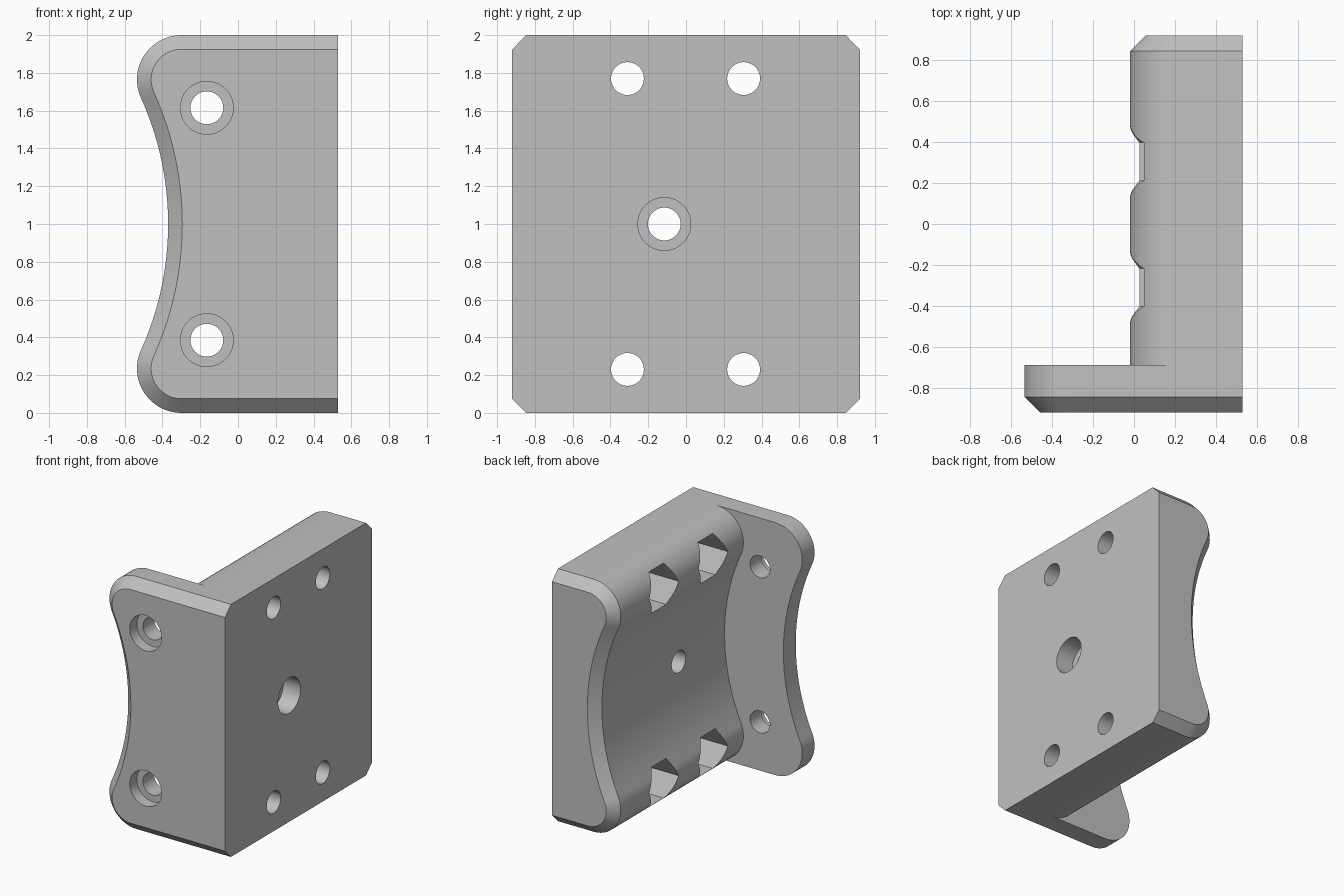
import bpy, bmesh, math
from mathutils import Matrix, Vector

if "Cube" in bpy.data.objects:
    bpy.data.objects.remove(bpy.data.objects["Cube"])

grey = bpy.data.materials.new("plain grey")
grey.use_nodes = True
grey.diffuse_color = (0.53, 0.53, 0.53, 1)
grey.node_tree.nodes["Principled BSDF"].inputs["Base Color"].default_value = grey.diffuse_color

BACK_X, HEIGHT, CORNER = 0.53, 2.0, 0.235
CHAMFER, DEPTH, PLATE_Y = 0.075, 0.92, -0.69
WAIST = 0.165  # depth of the concave side


def outline(tip_x, inset):
    """Rounded corners joined by a tangent hollow arc, as (x, z) pairs."""
    cx, half = tip_x + CORNER, HEIGHT / 2 - CORNER
    gap = CORNER - WAIST
    big = (gap**2 + half**2 - CORNER**2) / (2 * (CORNER - gap))
    hollow_x = tip_x + WAIST - big
    swing = math.atan2(half, cx - hollow_x)
    r, R = CORNER - inset, big + inset
    upper = [(BACK_X, half + r)]
    steps = 16
    for i in range(steps + 1):
        a = math.pi / 2 + (math.pi / 2 + swing) * i / steps
        upper.append((cx + r * math.cos(a), half + r * math.sin(a)))
    for i in range(1, steps):
        a = swing * (1 - i / steps)
        upper.append((hollow_x + R * math.cos(a), R * math.sin(a)))
    lower = [(x, -z) for x, z in reversed(upper)]
    middle = [(hollow_x + R, 0)]
    return [(x, z + HEIGHT / 2) for x, z in upper + middle + lower]


def finish(bm, name, hidden=False):
    bmesh.ops.recalc_face_normals(bm, faces=bm.faces)
    mesh = bpy.data.meshes.new(name)
    bm.to_mesh(mesh)
    bm.free()
    mesh.materials.append(grey)
    ob = bpy.data.objects.new(name, mesh)
    bpy.context.collection.objects.link(ob)
    ob.hide_render = hidden
    return ob


def loft(name, tip_x, sections):
    """Stack outlines along y; each section is (y, inset)."""
    bm = bmesh.new()
    rings = [[bm.verts.new((x, y, z)) for x, z in outline(tip_x, inset)]
             for y, inset in sections]
    for a, b in zip(rings, rings[1:]):
        for i in range(len(a)):
            j = (i + 1) % len(a)
            bm.faces.new((a[i], a[j], b[j], b[i]))
    bm.faces.new(rings[0])
    bm.faces.new(rings[-1])
    return finish(bm, name)


def drill(target, start, end, radius, sides=40):
    """Cut a round or hexagonal hole between two points."""
    start, end = Vector(start), Vector(end)
    axis = end - start
    bm = bmesh.new()
    bmesh.ops.create_cone(bm, cap_ends=True, segments=sides, radius1=radius,
                          radius2=radius, depth=axis.length)
    # the first corner of the ring points along y for sideways holes
    if abs(axis.x) > abs(axis.y):
        turn = Matrix.Rotation(math.pi / 2, 4, 'Y')
    else:
        turn = Matrix.Rotation(math.pi / 2, 4, 'X')
    bmesh.ops.transform(bm, matrix=Matrix.Translation((start + end) / 2) @ turn,
                        verts=bm.verts)
    cutter = finish(bm, "hole_cutter", True)
    mod = target.modifiers.new("hole", 'BOOLEAN')
    mod.operation, mod.solver, mod.object = 'DIFFERENCE', 'EXACT', cutter
    bpy.context.view_layer.objects.active = target
    bpy.ops.object.modifier_apply(modifier=mod.name)
    bpy.data.objects.remove(cutter)


# Front plate and thick body share one outline
plate = loft("front_plate", -0.535,
             [(-DEPTH, CHAMFER), (-DEPTH + CHAMFER, 0), (PLATE_Y, 0)])
body = loft("main_block", -0.02,
            [(PLATE_Y, 0), (DEPTH - CHAMFER, 0), (DEPTH, CHAMFER)])

# Counterbored screw holes in the plate
HOLE, BORE = 0.087, 0.14
for z in (0.385, 1.615):
    drill(plate, (-0.165, -1, z), (-0.165, -0.6, z), HOLE)
    drill(plate, (-0.165, -1, z), (-0.165, -0.83, z), BORE)

# Corner bolt holes with hexagonal nut pockets on the hollow side
for y in (-0.31, 0.305):
    for z in (0.23, 1.77):
        drill(body, (-0.2, y, z), (0.7, y, z), HOLE)
        drill(body, (-0.2, y, z), (0.28, y, z), 0.185, 6)

# Central counterbored hole
drill(body, (-0.2, -0.115, 1), (0.7, -0.115, 1), HOLE)
drill(body, (0.38, -0.115, 1), (0.7, -0.115, 1), BORE)

for ob in (plate, body):
    bpy.ops.object.select_all(action='DESELECT')
    ob.select_set(True)
    bpy.context.view_layer.objects.active = ob
    bpy.ops.object.shade_smooth_by_angle(angle=math.radians(25))
